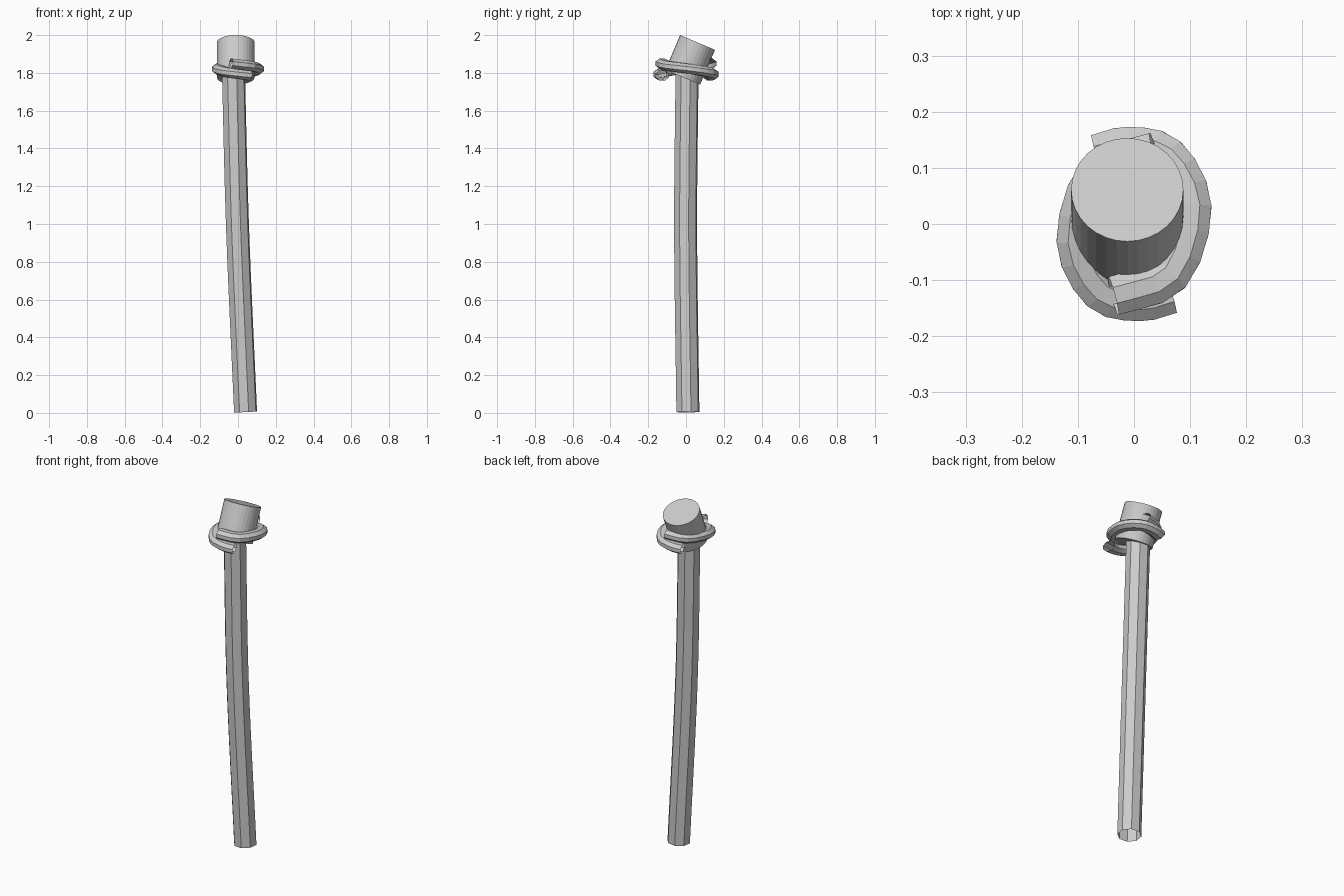
import bpy, bmesh, math
from mathutils import Vector, Matrix
from mathutils.geometry import interpolate_bezier

if "Cube" in bpy.data.objects:
    bpy.data.objects.remove(bpy.data.objects["Cube"])


def smooth_path(pts, res):
    """Smooth curve through the points."""
    p = [Vector(q) for q in pts]
    n = len(p)
    tan = [(p[min(i + 1, n - 1)] - p[max(i - 1, 0)]) / (2 if 0 < i < n - 1 else 1) for i in range(n)]
    out = [p[0]]
    for i in range(n - 1):
        out += interpolate_bezier(p[i], p[i] + tan[i] / 3, p[i + 1] - tan[i + 1] / 3, p[i + 1], res + 1)[1:]
    return out


def tube(name, path, ref, ra, rb, sides=8, phase=22.5):
    """Open faceted tube with an elliptical section swept along a path."""
    bm = bmesh.new()
    rings = []
    for i, c in enumerate(path):
        t = (path[min(i + 1, len(path) - 1)] - path[max(i - 1, 0)]).normalized()
        side = t.cross(ref).normalized()
        up = side.cross(t)
        ring = []
        for k in range(sides):
            a = 2 * math.pi * k / sides + math.radians(phase)
            ring.append(bm.verts.new(c + side * ra * math.cos(a) + up * rb * math.sin(a)))
        rings.append(ring)
    for r0, r1 in zip(rings, rings[1:]):
        for k in range(sides):
            j = (k + 1) % sides
            bm.faces.new((r0[k], r0[j], r1[j], r1[k]))
    bmesh.ops.recalc_face_normals(bm, faces=bm.faces)
    me = bpy.data.meshes.new(name)
    bm.to_mesh(me)
    bm.free()
    ob = bpy.data.objects.new(name, me)
    bpy.context.collection.objects.link(ob)
    return ob


# Slightly bent octagonal shaft, open at the base
shaft = smooth_path([(0.04, 0.01, 0.005), (-0.002, -0.002, 0.97), (-0.025, 0.006, 1.84)], 12)
tube("shaft", shaft, Vector((0, 1, 0)), 0.063, 0.063, phase=30)

# Two interlocking half-turn coils, one the half-turn copy of the other
coil = [(-0.037, -0.128, 1.85), (0.065, -0.09, 1.836), (0.103, 0.03, 1.82),
        (0.06, 0.12, 1.803), (-0.01, 0.138, 1.792), (-0.065, 0.125, 1.785)]
for name, s in (("coil_right", 1), ("coil_left", -1)):
    pts = [(s * x, s * y, z) for x, y, z in coil]
    tube(name, smooth_path(pts, 3), Vector((0, 0, 1)), 0.038, 0.028)

# Tilted cylindrical head
tilt = math.radians(-23)
bpy.ops.mesh.primitive_cylinder_add(vertices=32, radius=0.1, depth=0.2,
                                    location=(-0.012, 0.022, 1.869), rotation=(tilt, 0, 0))
head = bpy.context.object
head.name = "head"
bpy.ops.object.shade_smooth_by_angle(angle=math.radians(5))
